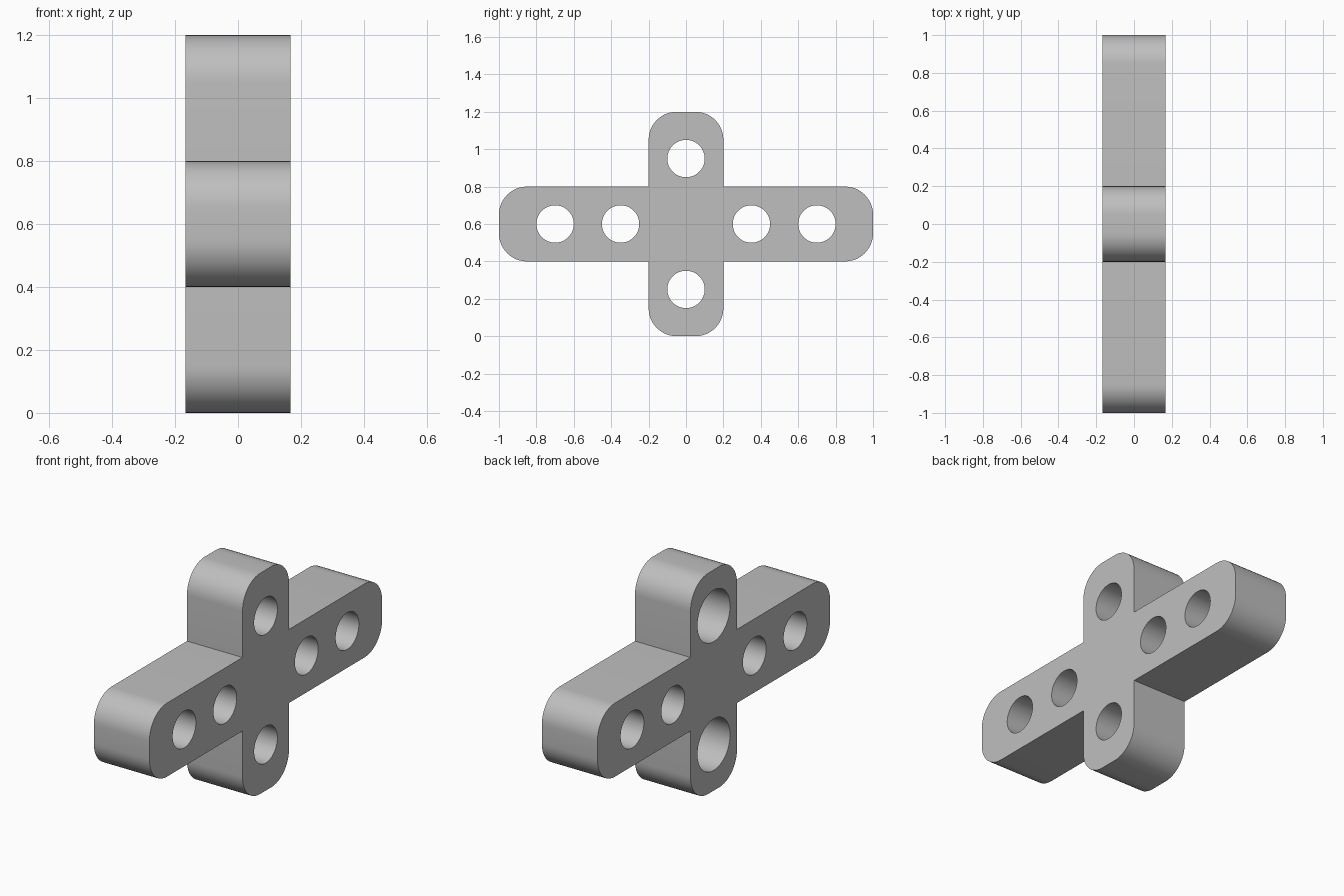
import bpy, bmesh, math
from mathutils import Matrix

if "Cube" in bpy.data.objects:
    bpy.data.objects.remove(bpy.data.objects["Cube"])

HALF_T = 0.167     # half thickness along x
ARM = 0.2          # half width of every arm
MID_Z = 0.6
FILLET = 0.15

grey = bpy.data.materials.new("grey")
grey.diffuse_color = (0.52, 0.52, 0.52, 1)
grey.use_nodes = True
grey.node_tree.nodes["Principled BSDF"].inputs["Base Color"].default_value = grey.diffuse_color


def arm_end(reach, angle):
    """Rounded end of one arm, starting at its inner corner, turned by angle."""
    pts = [(ARM, -ARM)]
    for sign, start in ((-1, -90), (1, 0)):
        cy, cz = reach - FILLET, sign * (ARM - FILLET)
        for i in range(13):
            a = math.radians(start + 90 * i / 12)
            pts.append((cy + FILLET * math.cos(a), cz + FILLET * math.sin(a)))
    c, s = round(math.cos(angle)), round(math.sin(angle))
    return [(y * c - z * s, y * s + z * c) for y, z in pts]


# Cross-shaped plate: profile in the y-z plane extruded along x
outline = []
for k, reach in enumerate((1.0, 0.6, 1.0, 0.6)):
    outline += arm_end(reach, k * math.pi / 2)
bm = bmesh.new()
face = bm.faces.new([bm.verts.new((-HALF_T, y, z + MID_Z)) for y, z in outline])
ext = bmesh.ops.extrude_face_region(bm, geom=[face])
bmesh.ops.translate(bm, vec=(2 * HALF_T, 0, 0),
                    verts=[v for v in ext["geom"] if isinstance(v, bmesh.types.BMVert)])
bmesh.ops.recalc_face_normals(bm, faces=bm.faces)
mesh = bpy.data.meshes.new("cross_plate")
bm.to_mesh(mesh)
bm.free()
plate = bpy.data.objects.new("cross_plate", mesh)
bpy.context.collection.objects.link(plate)
mesh.materials.append(grey)


def drill(name, y, z, radius, x0, x1):
    """Cut a round hole along x from x0 to x1."""
    b = bmesh.new()
    m = Matrix.Translation(((x0 + x1) / 2, y, z)) @ Matrix.Rotation(math.pi / 2, 4, 'Y')
    bmesh.ops.create_cone(b, cap_ends=True, segments=48, radius1=radius,
                          radius2=radius, depth=x1 - x0, matrix=m)
    me = bpy.data.meshes.new(name)
    b.to_mesh(me)
    b.free()
    me.materials.append(grey)
    cutter = bpy.data.objects.new(name, me)
    bpy.context.collection.objects.link(cutter)
    cutter.hide_render = True
    bpy.context.view_layer.objects.active = plate
    mod = plate.modifiers.new(name, 'BOOLEAN')
    mod.operation, mod.solver, mod.object = 'DIFFERENCE', 'EXACT', cutter
    bpy.ops.object.modifier_apply(modifier=name)
    bpy.data.objects.remove(cutter)


# Plain holes in the long arms
for y in (-0.7, -0.35, 0.35, 0.7):
    drill("arm_hole", y, MID_Z, 0.1, -0.3, 0.3)

# Stepped holes in the short arms, wider on the left side
for z in (0.25, 0.95):
    drill("short_arm_hole", 0, z, 0.1, -0.3, 0.3)
    drill("counterbore", 0, z, 0.14, -0.3, -HALF_T + 0.175)

# Smooth the rounded walls, keep the rims sharp
bpy.ops.object.select_all(action='DESELECT')
plate.select_set(True)
bpy.context.view_layer.objects.active = plate
bpy.ops.object.shade_smooth_by_angle(angle=math.radians(30))
